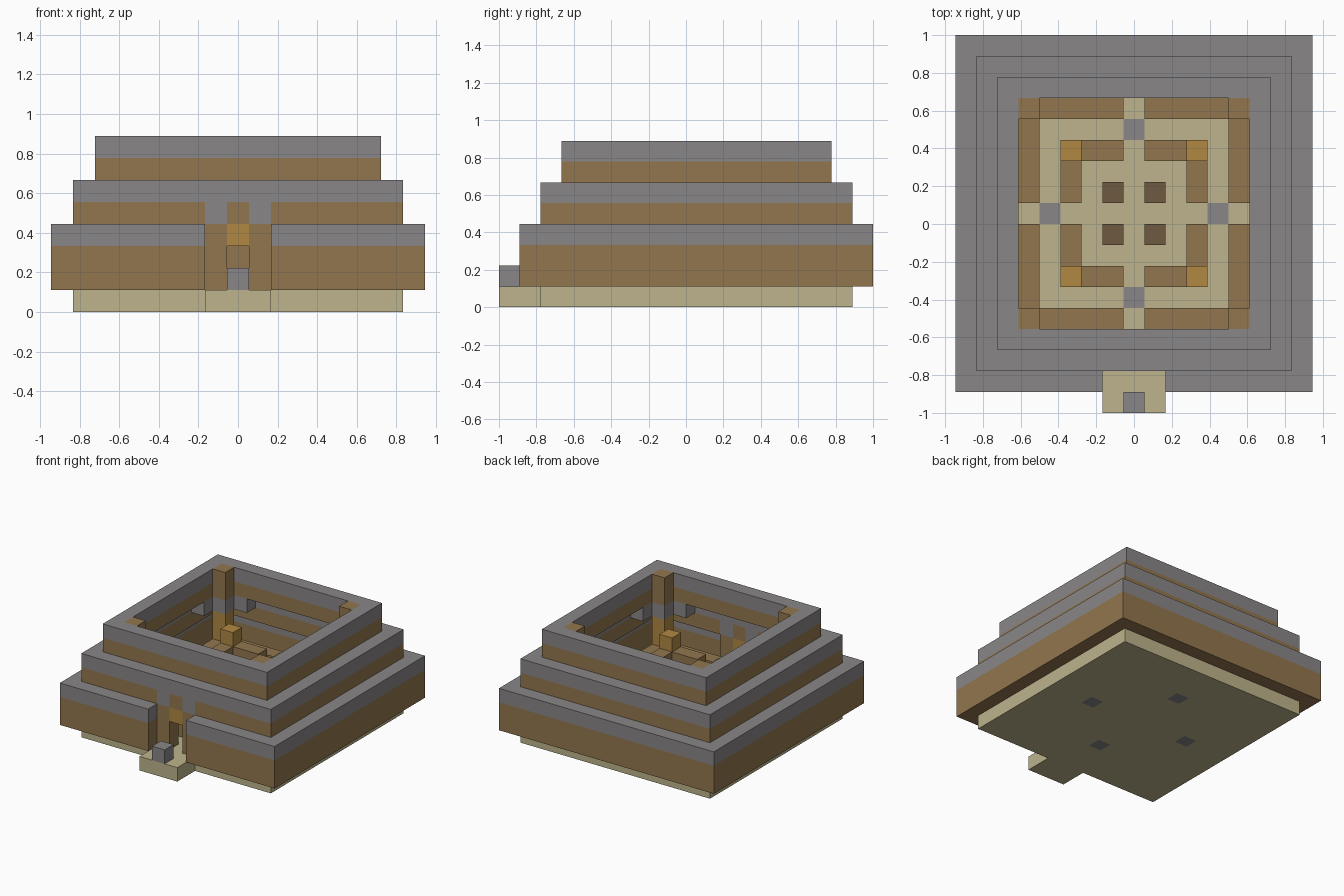
import bpy, bmesh
from mathutils import Matrix, Vector

U = 1 / 9            # one building block
SHIFT = 0.5          # house centre sits half a block behind the origin

cube = bpy.data.objects.get("Cube")
if cube:
    bpy.data.objects.remove(cube)


def material(name, rgb):
    lin = [((c / 255 + 0.055) / 1.055) ** 2.4 for c in rgb] + [1]
    m = bpy.data.materials.new(name)
    m.use_nodes = True
    m.diffuse_color = lin
    m.node_tree.nodes["Principled BSDF"].inputs["Base Color"].default_value = lin
    return m


STONE = material("grey stone", (137, 134, 135))
WOOD = material("brown wood", (146, 118, 78))
SAND = material("pale sand", (189, 180, 140))
GOLD = material("golden wood", (177, 137, 68))
DARK = material("dark wood", (111, 91, 65))


def finish(bm, name, *mats):
    bmesh.ops.transform(bm, matrix=Matrix.Scale(U, 4) @ Matrix.Translation((0, SHIFT, 0)),
                        verts=bm.verts)
    me = bpy.data.meshes.new(name)
    bm.to_mesh(me)
    bm.free()
    for m in mats:
        me.materials.append(m)
    ob = bpy.data.objects.new(name, me)
    bpy.context.collection.objects.link(ob)
    return ob


def blocks(name, mat, boxes):
    """One object from boxes given as (x0, x1, y0, y1, z0, z1) in blocks."""
    bm = bmesh.new()
    for x0, x1, y0, y1, z0, z1 in boxes:
        mid = Vector((x0 + x1, y0 + y1, z0 + z1)) / 2
        size = Matrix.Diagonal((x1 - x0, y1 - y0, z1 - z0, 1))
        bmesh.ops.create_cube(bm, size=1, matrix=Matrix.Translation(mid) @ size)
    return finish(bm, name, mat)


def ring(r, z0, z1, gap=0):
    """Square wall one block thick, with an optional opening in front."""
    i = r - 1
    front = [(-r, -gap, -r, -i, z0, z1), (gap, r, -r, -i, z0, z1)] if gap else [(-r, r, -r, -i, z0, z1)]
    return front + [(-r, r, i, r, z0, z1), (-r, -i, -i, i, z0, z1), (i, r, -i, i, z0, z1)]


def four(x0, x1, y0, y1, z0, z1):
    """Mirror a box into all four quarters."""
    return [(min(sx * x0, sx * x1), max(sx * x0, sx * x1),
             min(sy * y0, sy * y1), max(sy * y0, sy * y1), z0, z1)
            for sx in (1, -1) for sy in (1, -1)]


# Floor slab with four stone cells
bm = bmesh.new()
bmesh.ops.create_grid(bm, x_segments=15, y_segments=15, size=7.5)
top = bmesh.ops.extrude_face_region(bm, geom=bm.faces[:])["geom"]
bmesh.ops.translate(bm, vec=(0, 0, 1), verts=[v for v in top if isinstance(v, bmesh.types.BMVert)])
bmesh.ops.recalc_face_normals(bm, faces=bm.faces)
for f in bm.faces:
    c = f.calc_center_median()
    a, b = sorted((abs(c.x), abs(c.y)))
    f.material_index = int(a < 0.1 and abs(b - 4) < 0.1)
finish(bm, "floor", SAND, STONE)

# Porch
blocks("porch", SAND, [(-1.5, 1.5, -9.5, -7.5, 0, 1)])
blocks("porch_step", STONE, [(-0.5, 0.5, -9.5, -8.5, 1, 2)])

# Stepped walls, each with a stone cap
blocks("lower_wall", WOOD, ring(8.5, 1, 3, 1.5))
blocks("lower_cap", STONE, ring(8.5, 3, 4, 1.5))
blocks("middle_wall", WOOD, ring(7.5, 4, 5, 1.5))
blocks("middle_cap", STONE, ring(7.5, 5, 6))
blocks("upper_wall", WOOD, ring(6.5, 6, 7))
blocks("upper_cap", STONE, ring(6.5, 7, 8))

# Doorway
blocks("door_posts", WOOD, [(s - 0.5, s + 0.5, -7.5, -6.5, 1, 4) for s in (-1, 1)])
blocks("door_shoulders", STONE, [(s - 0.5, s + 0.5, -7.5, -6.5, 4, 5) for s in (-1, 1)])
blocks("door_lintel", GOLD, [(-0.5, 0.5, -7.5, -6.5, 3, 4)])
blocks("door_keystone", WOOD, [(-0.5, 0.5, -7.5, -6.5, 4, 5)])

# Corner columns with stone collars
blocks("column_bases", GOLD, four(4.5, 5.5, 4.5, 5.5, 1, 5))
blocks("column_collars", STONE, four(4.5, 5.5, 4.5, 5.5, 5, 6)
       + four(3.5, 5.5, 5.5, 6.5, 5, 6) + four(5.5, 6.5, 3.5, 5.5, 5, 6))
blocks("column_tops", WOOD, four(4.5, 5.5, 4.5, 5.5, 6, 8))

# Outer benches
blocks("outer_benches", WOOD, four(0.5, 4.5, 4.5, 5.5, 1, 3) + four(4.5, 5.5, 0.5, 4.5, 1, 3))

# Inner partition with golden corner posts
blocks("inner_partition", WOOD, four(0.5, 2.5, 2.5, 3.5, 1, 4) + four(2.5, 3.5, 0.5, 2.5, 1, 4))
blocks("inner_corner_posts", GOLD, four(2.5, 3.5, 2.5, 3.5, 1, 5))

# Central stools
blocks("stools", DARK, four(0.5, 1.5, 0.5, 1.5, 1, 2))
